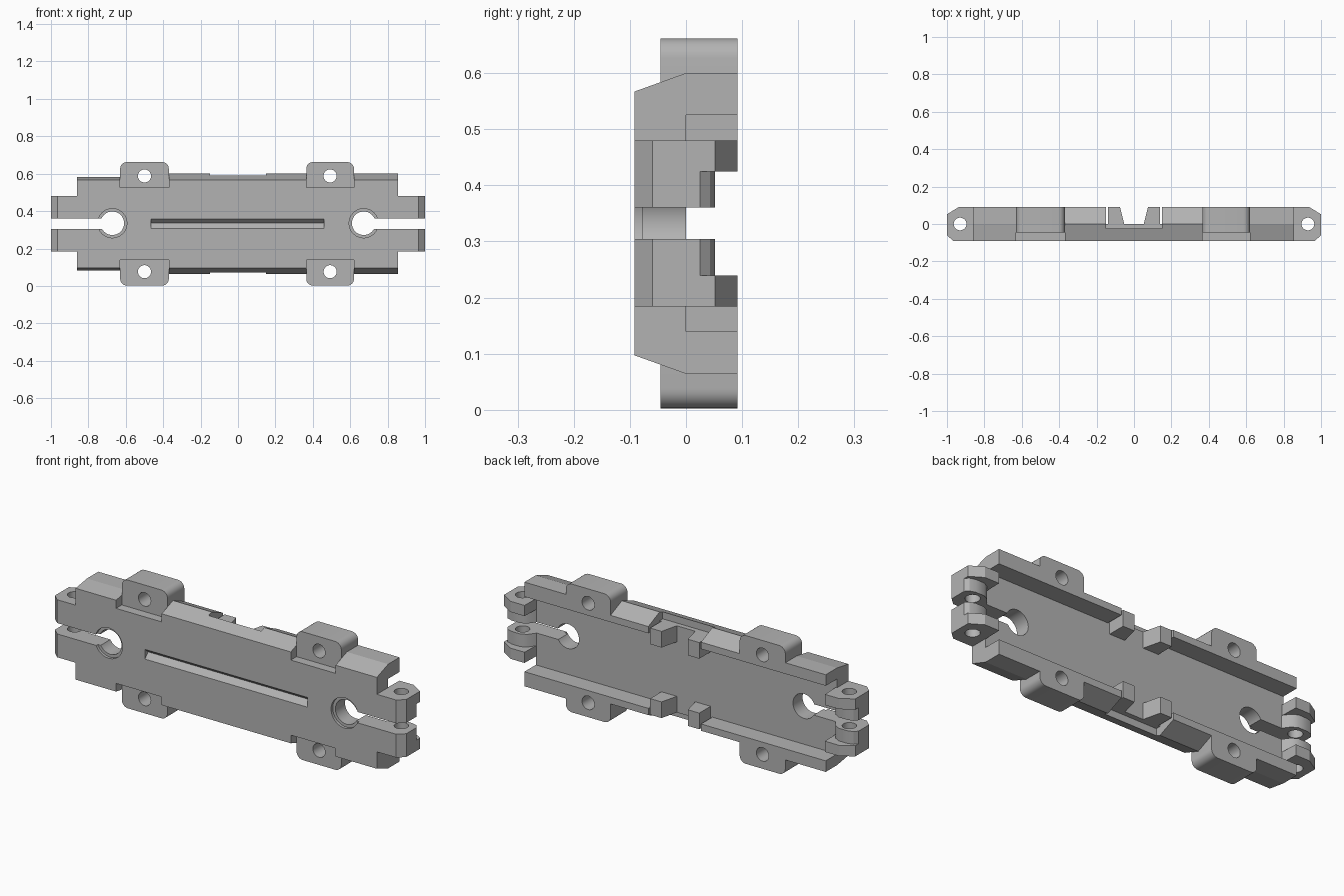
import bpy, bmesh, math
from mathutils import Vector

if "Cube" in bpy.data.objects:
    bpy.data.objects.remove(bpy.data.objects["Cube"], do_unlink=True)

ZC = 0.332                      # height of the long symmetry axis
FRONT, BACK = -0.092, 0.092     # depth limits
INNER = 0.193                   # distance from axis to inner rail wall

grey = bpy.data.materials.new("plain_grey")
grey.use_nodes = True
grey.diffuse_color = (0.45, 0.45, 0.45, 1)
grey.node_tree.nodes["Principled BSDF"].inputs["Base Color"].default_value = (0.45, 0.45, 0.45, 1)


def prism(name, pts, axis, a, b):
    """Extrude a 2D outline along axis: x uses (y,h), y uses (x,h), z uses (x,y)."""
    def place(p, t):
        u, v = p
        return {"x": Vector((t, u, ZC + v)),
                "y": Vector((u, t, ZC + v)),
                "z": Vector((u, v, ZC + t))}[axis]
    bm = bmesh.new()
    low = [bm.verts.new(place(p, a)) for p in pts]
    high = [bm.verts.new(place(p, b)) for p in pts]
    bm.faces.new(low)
    bm.faces.new(high)
    n = len(pts)
    for i in range(n):
        j = (i + 1) % n
        bm.faces.new((low[i], low[j], high[j], high[i]))
    bmesh.ops.recalc_face_normals(bm, faces=bm.faces)
    mesh = bpy.data.meshes.new(name)
    bm.to_mesh(mesh)
    bm.free()
    mesh.materials.append(grey)
    ob = bpy.data.objects.new(name, mesh)
    bpy.context.collection.objects.link(ob)
    return ob


def circle(cx, cy, r, n=40):
    return [(cx + r * math.cos(2 * math.pi * i / n),
             cy + r * math.sin(2 * math.pi * i / n)) for i in range(n)]


def rect(u0, u1, v0, v1):
    return [(u0, v0), (u1, v0), (u1, v1), (u0, v1)]


def activate(ob):
    bpy.ops.object.select_all(action="DESELECT")
    ob.select_set(True)
    bpy.context.view_layer.objects.active = ob


def cut(ob, cutter):
    cutter.hide_render = True
    activate(ob)
    mod = ob.modifiers.new("cut", "BOOLEAN")
    mod.operation = "DIFFERENCE"
    mod.solver = "EXACT"
    mod.object = cutter
    bpy.ops.object.modifier_apply(modifier=mod.name)
    bpy.data.objects.remove(cutter, do_unlink=True)


def smooth(ob):
    activate(ob)
    bpy.ops.object.shade_smooth_by_angle(angle=math.radians(30))


def flip(pts, su=1, sv=1):
    return [(u * su, v * sv) for u, v in pts]


# Main plate with keyholes, end slots and a V groove
plate = prism("main_plate", rect(FRONT, 0, -INNER, INNER), "x", -0.86, 0.855)
for s in (-1, 1):
    cx = 0.672 * s
    cut(plate, prism("cutter", circle(cx, 0.003, 0.063), "y", -0.2, 0.2))
    cut(plate, prism("cutter", circle(cx, 0.003, 0.078), "y", -0.2, -0.078))
    cut(plate, prism("cutter", rect(cx, 1.2 * s, -0.028, 0.028), "y", -0.2, 0.2))
groove = [(FRONT - 0.01, 0.035), (FRONT + 0.025, 0.004), (FRONT - 0.01, -0.035)]
cut(plate, prism("cutter", groove, "x", -0.465, 0.46))
smooth(plate)


def rail(front, outer, back):
    return [(FRONT, INNER), (FRONT, front), (0, outer), (BACK, back), (BACK, INNER)]


# Rail sections along the long edges: start, end, outline
sections = [
    ("left_out_rail", -0.86, -0.63, rail(0.235, 0.25, 0.25)),
    ("sloped_rail", -0.37, -0.15, rail(0.235, 0.268, 0.228)),
    ("middle_edge", -0.15, 0.15, [(FRONT, INNER), (FRONT, 0.235), (-0.025, 0.259),
                                  (-0.025, 0.223), (0, 0.223), (0, INNER)]),
    ("sloped_rail", 0.15, 0.365, rail(0.235, 0.268, 0.228)),
    ("end_rail", 0.62, 0.855, rail(0.235, 0.268, 0.268)),
]

for sv, level in ((1, "upper"), (-1, "lower")):
    for name, x0, x1, outline in sections:
        prism(f"{level}_{name}", flip(outline, 1, sv), "x", x0, x1)

    # Mounting tabs with rounded outer corners and a screw hole
    for x0, x1 in ((-0.63, -0.37), (0.365, 0.62)):
        r, top = 0.035, 0.33
        outline = [(x0, INNER), (x1, INNER)]
        for cx, start in ((x1 - r, 0), (x0 + r, 90)):
            for k in range(7):
                a = math.radians(start + 15 * k)
                outline.append((cx + r * math.cos(a), top - r + r * math.sin(a)))
        tab = prism(f"{level}_mounting_tab", flip(outline, 1, sv), "y", -0.045, BACK)
        hole = circle((x0 + x1) / 2, 0.256 * sv, 0.035)
        cut(tab, prism("cutter", hole, "y", -0.2, 0.2))
        smooth(tab)

    for sx in (-1, 1):
        # Wedge shaped clips at the middle
        wedge = [(0.05, -0.01), (0.075, BACK), (0.14, BACK), (0.14, -0.01)]
        prism(f"{level}_clip", flip(wedge, sx), "z", 0.14 * sv, 0.223 * sv)

        # Hinge lugs: a full outer half and a lower, rounded inner half
        outer = [(0.85, FRONT), (0.965, FRONT), (1, -0.06), (1, 0.052),
                 (0.935, BACK), (0.855, BACK)]
        inner = [(0.85, FRONT), (0.965, FRONT), (1, -0.06), (1, 0.025),
                 (0.985, 0.043), (0.955, 0.052), (0.905, 0.052), (0.875, 0.035), (0.85, 0)]
        for part, outline, h0, h1 in (("outer", outer, 0.093, 0.148),
                                      ("inner", inner, 0.028, 0.093)):
            lug = prism(f"{level}_{part}_lug", flip(outline, sx), "z", h0 * sv, h1 * sv)
            cut(lug, prism("cutter", circle(0.93 * sx, 0, 0.034), "z", -0.3, 0.3))
            smooth(lug)
